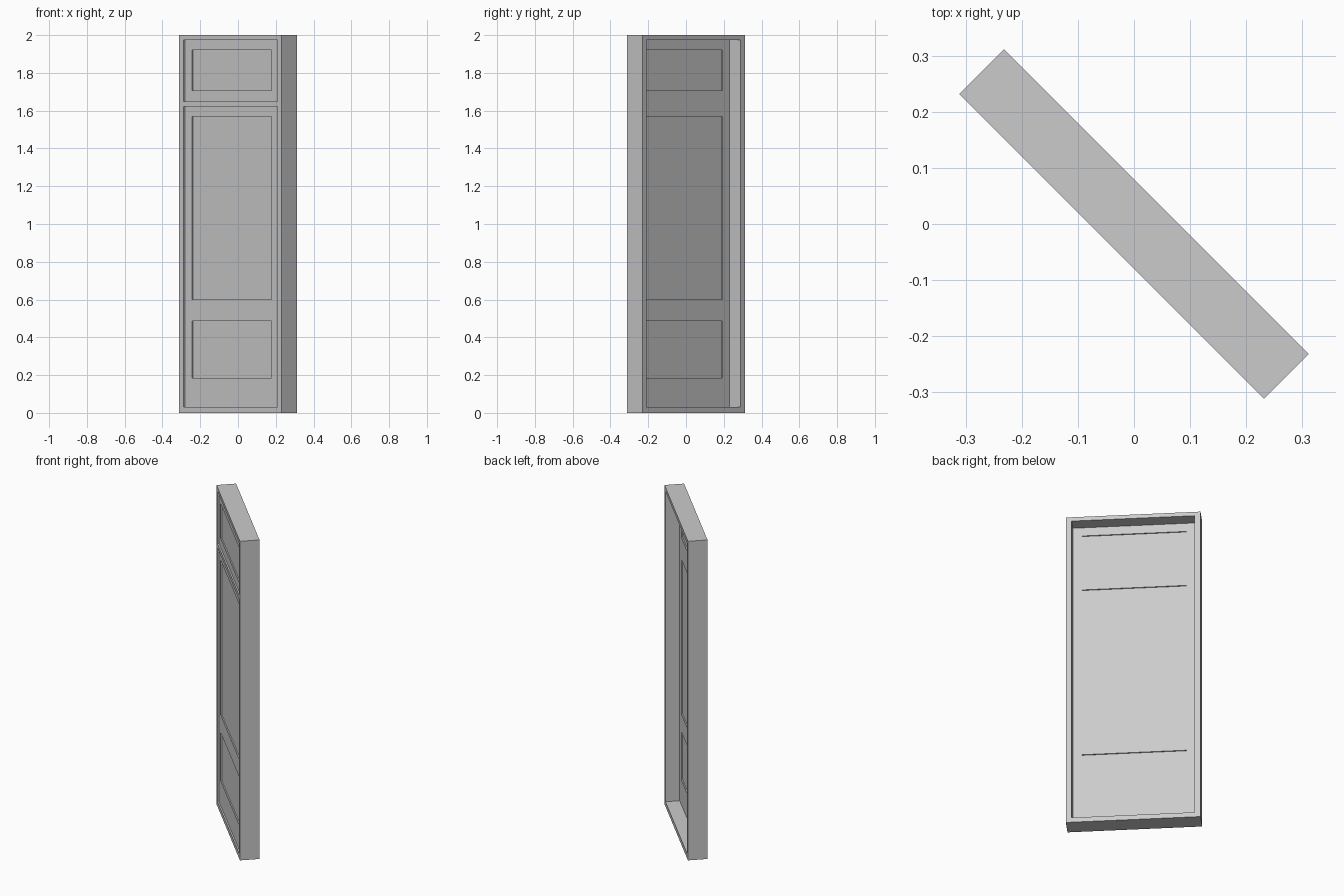
import bpy, bmesh, math
from mathutils import Matrix

cube = bpy.data.objects.get("Cube")
if cube:
    bpy.data.objects.remove(cube, do_unlink=True)

grey = bpy.data.materials.new("light grey")
grey.use_nodes = True
grey.diffuse_color = (0.6, 0.6, 0.6, 1)
grey.node_tree.nodes["Principled BSDF"].inputs["Base Color"].default_value = (0.6, 0.6, 0.6, 1)

# Overall sizes; the whole assembly stands diagonally
TURN = Matrix.Rotation(math.radians(-45), 4, "Z")
HALF_W, HEIGHT, FRONT, BACK = 0.384, 2.0, -0.0565, 0.0565
OPEN_W, OPEN_BOTTOM, OPEN_TOP = 0.351, 0.03, 1.975
LEAF_FRONT, LEAF_BACK = FRONT + 0.009, BACK - 0.082
PANEL_W, PANEL_INSET = 0.298, 0.007
PANELS = {"lower_panel": (0.186, 0.487),
          "middle_panel": (0.599, 1.568),
          "upper_panel": (1.706, 1.922)}


def plate(name, xs, zs, y0, y1, is_hole=lambda i, k: False):
    """Upright slab on a grid of cut lines, leaving out the hole cells."""
    bm = bmesh.new()
    grid = [[bm.verts.new((x, y0, z)) for z in zs] for x in xs]
    for i in range(len(xs) - 1):
        for k in range(len(zs) - 1):
            if not is_hole(i, k):
                bm.faces.new((grid[i][k], grid[i + 1][k],
                              grid[i + 1][k + 1], grid[i][k + 1]))
    out = bmesh.ops.extrude_face_region(bm, geom=bm.faces[:], use_keep_orig=True)
    moved = [g for g in out["geom"] if isinstance(g, bmesh.types.BMVert)]
    bmesh.ops.translate(bm, verts=moved, vec=(0, y1 - y0, 0))
    bmesh.ops.recalc_face_normals(bm, faces=bm.faces[:])
    bm.transform(TURN)
    mesh = bpy.data.meshes.new(name)
    bm.to_mesh(mesh)
    bm.free()
    mesh.materials.append(grey)
    obj = bpy.data.objects.new(name, mesh)
    bpy.context.collection.objects.link(obj)
    return obj


# Outer frame with one tall opening
plate("door_frame", [-HALF_W, -OPEN_W, OPEN_W, HALF_W],
      [0, OPEN_BOTTOM, OPEN_TOP, HEIGHT], FRONT, BACK,
      lambda i, k: i == 1 and k == 1)

# Cross bar above the door
plate("transom_bar", [-OPEN_W, OPEN_W], [1.621, 1.648], FRONT, LEAF_BACK - 0.002)

# Door leaf: stiles and rails around three sunken panels
heights = [z for span in PANELS.values() for z in span]
plate("door_leaf", [-OPEN_W, -PANEL_W, PANEL_W, OPEN_W],
      [OPEN_BOTTOM] + heights + [OPEN_TOP], LEAF_FRONT, LEAF_BACK,
      lambda i, k: i == 1 and k % 2 == 1)

for name, span in PANELS.items():
    plate(name, [-PANEL_W, PANEL_W], span,
          LEAF_FRONT + PANEL_INSET, LEAF_BACK - PANEL_INSET)
